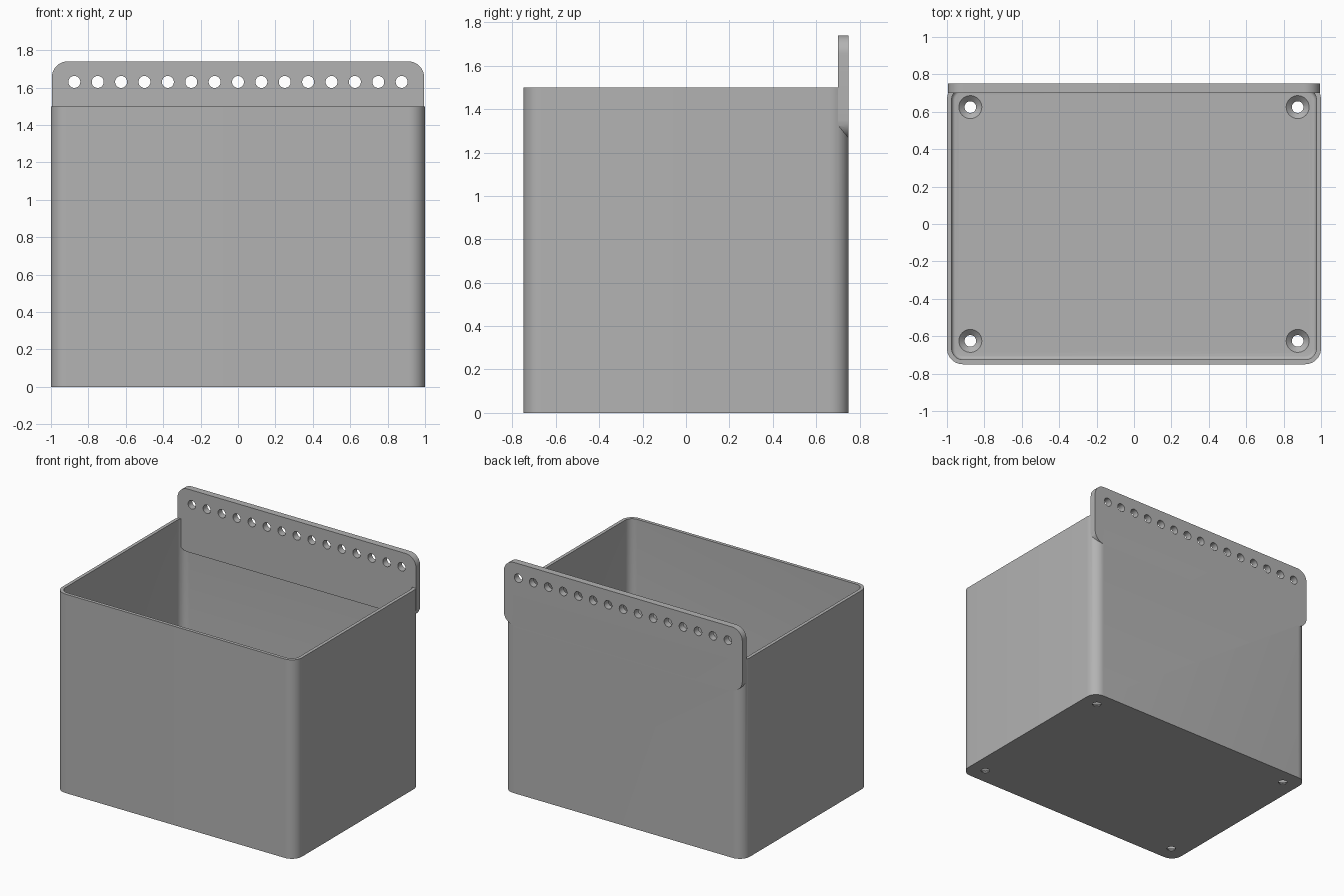
import bpy, bmesh
from math import cos, sin, pi, radians
from mathutils import Matrix

cube = bpy.data.objects.get("Cube")
if cube:
    bpy.data.objects.remove(cube, do_unlink=True)

grey = bpy.data.materials.new("plain grey")
grey.use_nodes = True
colour = (0.45, 0.45, 0.45, 1)
grey.diffuse_color = colour
grey.node_tree.nodes["Principled BSDF"].inputs["Base Color"].default_value = colour


def finish(name, bm):
    bmesh.ops.recalc_face_normals(bm, faces=bm.faces)
    mesh = bpy.data.meshes.new(name)
    bm.to_mesh(mesh)
    bm.free()
    mesh.materials.append(grey)
    obj = bpy.data.objects.new(name, mesh)
    bpy.context.collection.objects.link(obj)
    return obj


def rounded_prism(name, hx, hy, radius, depth, matrix, fillet=0):
    """Rounded rectangle extruded along +z, then placed by the matrix."""
    bm = bmesh.new()
    steps = 10
    verts = []
    for q, (sx, sy) in enumerate([(1, 1), (-1, 1), (-1, -1), (1, -1)]):
        for i in range(steps + 1):
            a = (q + i / steps) * pi / 2
            verts.append(bm.verts.new((sx * (hx - radius) + radius * cos(a),
                                       sy * (hy - radius) + radius * sin(a), 0)))
    base = bm.faces.new(verts)
    ext = bmesh.ops.extrude_face_region(bm, geom=[base], use_keep_orig=True)
    top = [v for v in ext["geom"] if isinstance(v, bmesh.types.BMVert)]
    bmesh.ops.translate(bm, verts=top, vec=(0, 0, depth))
    if fillet:
        rim = [e for e in bm.edges if all(v.co.z < 1e-5 for v in e.verts)]
        bmesh.ops.bevel(bm, geom=rim, offset=fillet, segments=5, profile=0.5, affect='EDGES')
    bm.transform(matrix)
    return finish(name, bm)


def add_cone(bm, r1, r2, depth, matrix):
    bmesh.ops.create_cone(bm, cap_ends=True, segments=32, radius1=r1, radius2=r2,
                          depth=depth, matrix=matrix)


def combine(target, other, operation):
    mod = target.modifiers.new(other.name, 'BOOLEAN')
    mod.operation = operation
    mod.solver = 'EXACT'
    mod.object = other
    bpy.context.view_layer.objects.active = target
    bpy.ops.object.modifier_apply(modifier=mod.name)
    bpy.data.objects.remove(other, do_unlink=True)


WALL, FLOOR, RADIUS = 0.025, 0.035, 0.085

# Open box with a filleted cavity
box = rounded_prism("storage_bin", 1, 0.75, RADIUS, 1.5, Matrix())
cavity = rounded_prism("cavity", 1 - WALL, 0.75 - WALL, RADIUS - WALL, 2,
                       Matrix.Translation((0, 0, FLOOR)), fillet=0.02)
combine(box, cavity, 'DIFFERENCE')

# Hanging plate on the back
LOW, HIGH = 1.265, 1.74
stand = Matrix.Translation((0, 0.75, (LOW + HIGH) / 2)) @ Matrix.Rotation(pi / 2, 4, 'X')
plate = rounded_prism("hanging_plate", 0.995, (HIGH - LOW) / 2, RADIUS, 0.05, stand)
combine(box, plate, 'UNION')

# Row of holes in the plate
bm = bmesh.new()
for i in range(15):
    add_cone(bm, 0.032, 0.032, 0.3, Matrix.Translation((-0.875 + i * 0.125, 0.725, 1.63))
             @ Matrix.Rotation(pi / 2, 4, 'X'))
combine(box, finish("plate_holes", bm), 'DIFFERENCE')

# Countersunk screw holes in the floor
for name, r1, r2, depth, z in [("screw_holes", 0.031, 0.031, 0.2, 0),
                               ("countersinks", 0.03, 0.062, 0.03, FLOOR - 0.0145)]:
    bm = bmesh.new()
    for x in (-0.875, 0.875):
        for y in (-0.625, 0.625):
            add_cone(bm, r1, r2, depth, Matrix.Translation((x, y, z)))
    combine(box, finish(name, bm), 'DIFFERENCE')

# Smooth the curves and keep the corners crisp
bpy.ops.object.select_all(action='DESELECT')
box.select_set(True)
bpy.context.view_layer.objects.active = box
bpy.ops.object.shade_smooth_by_angle(angle=radians(30))
